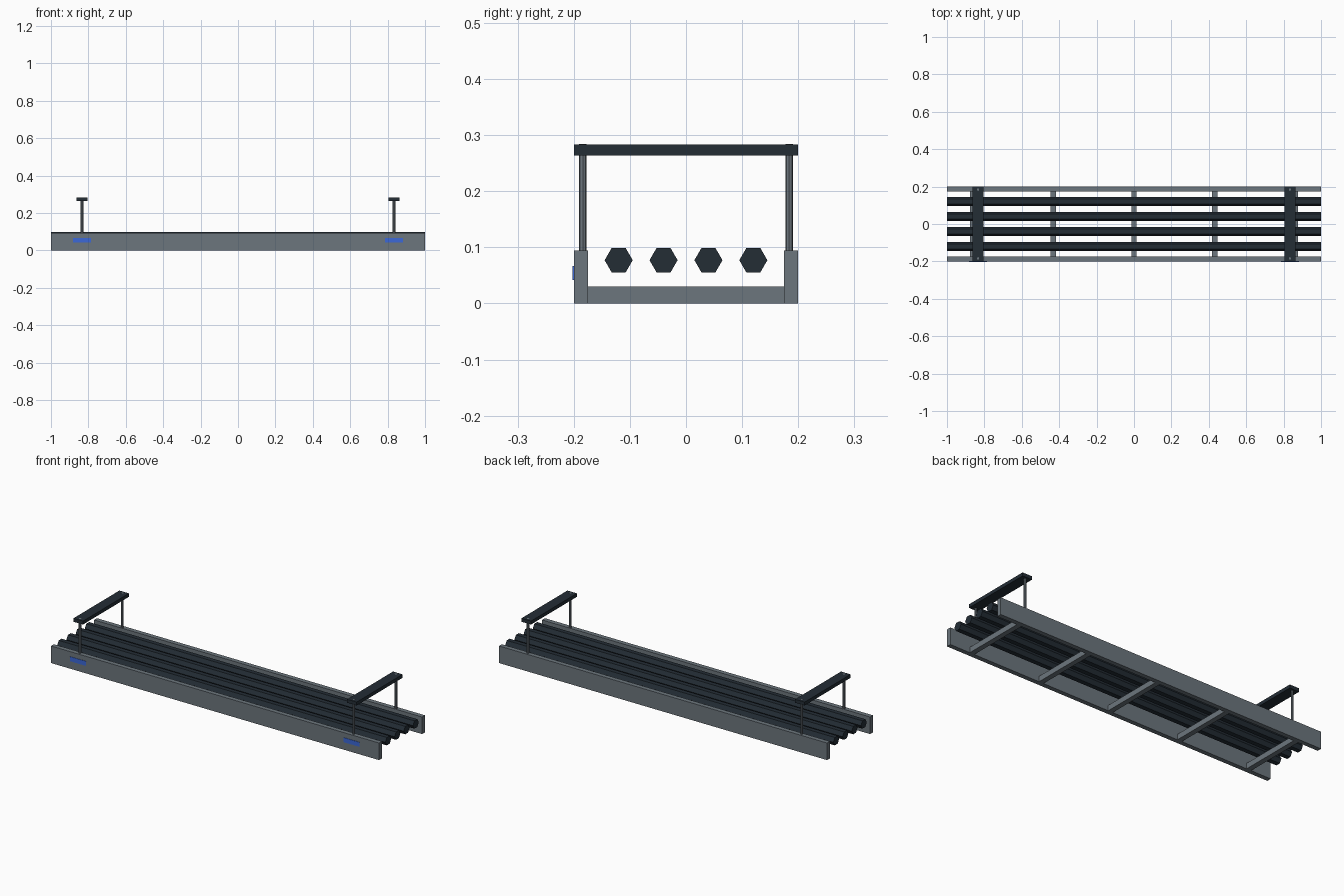
import bpy
import math

if "Cube" in bpy.data.objects:
    bpy.data.objects.remove(bpy.data.objects["Cube"], do_unlink=True)


def material(name, rgb):
    m = bpy.data.materials.new(name)
    m.use_nodes = True
    m.diffuse_color = (*rgb, 1)
    m.node_tree.nodes["Principled BSDF"].inputs["Base Color"].default_value = (*rgb, 1)
    return m


steel = material("grey_steel", (0.15, 0.18, 0.205))
dark = material("dark_rubber", (0.017, 0.026, 0.036))
blue = material("blue_label", (0.045, 0.14, 0.68))


def box(name, low, high, mat):
    bpy.ops.mesh.primitive_cube_add(size=1, location=[(a + b) / 2 for a, b in zip(low, high)])
    ob = bpy.context.object
    ob.name = name
    ob.scale = [b - a for a, b in zip(low, high)]
    bpy.ops.object.transform_apply(location=False, rotation=False, scale=True)
    ob.data.materials.append(mat)


def rod(name, sides, radius, length, centre, mat, rotation=(0, 0, 0)):
    bpy.ops.mesh.primitive_cylinder_add(vertices=sides, radius=radius, depth=length,
                                        location=centre, rotation=rotation)
    ob = bpy.context.object
    ob.name = name
    ob.data.materials.append(mat)


# Side rails
for side, y in (("front", -0.1875), ("back", 0.1875)):
    box(side + "_rail", (-1, y - 0.0125, 0), (1, y + 0.0125, 0.094), steel)

# Rungs between the rails
for i in range(5):
    x = (i - 2) * 0.432
    box(f"rung_{i + 1}", (x - 0.014, -0.175, 0), (x + 0.014, 0.175, 0.03), steel)

# Hexagonal cables with a corner pointing up
for i in range(4):
    rod(f"cable_{i + 1}", 6, 0.025, 2, (0, (i - 1.5) * 0.08, 0.077), dark, (0, math.pi / 2, 0))

# Trapeze hangers with their rods, and a label below each
for side, x in (("right", -0.834), ("left", 0.834)):
    box(side + "_hanger_bar", (x - 0.029, -0.2, 0.264), (x + 0.029, 0.2, 0.283), dark)
    for end, y in (("front", -0.184), ("back", 0.184)):
        rod(f"{side}_{end}_hanger_rod", 8, 0.0068, 0.194, (x, y, 0.187), steel)
    box(side + "_label", (x - 0.048, -0.202, 0.042), (x + 0.048, -0.2, 0.067), blue)
